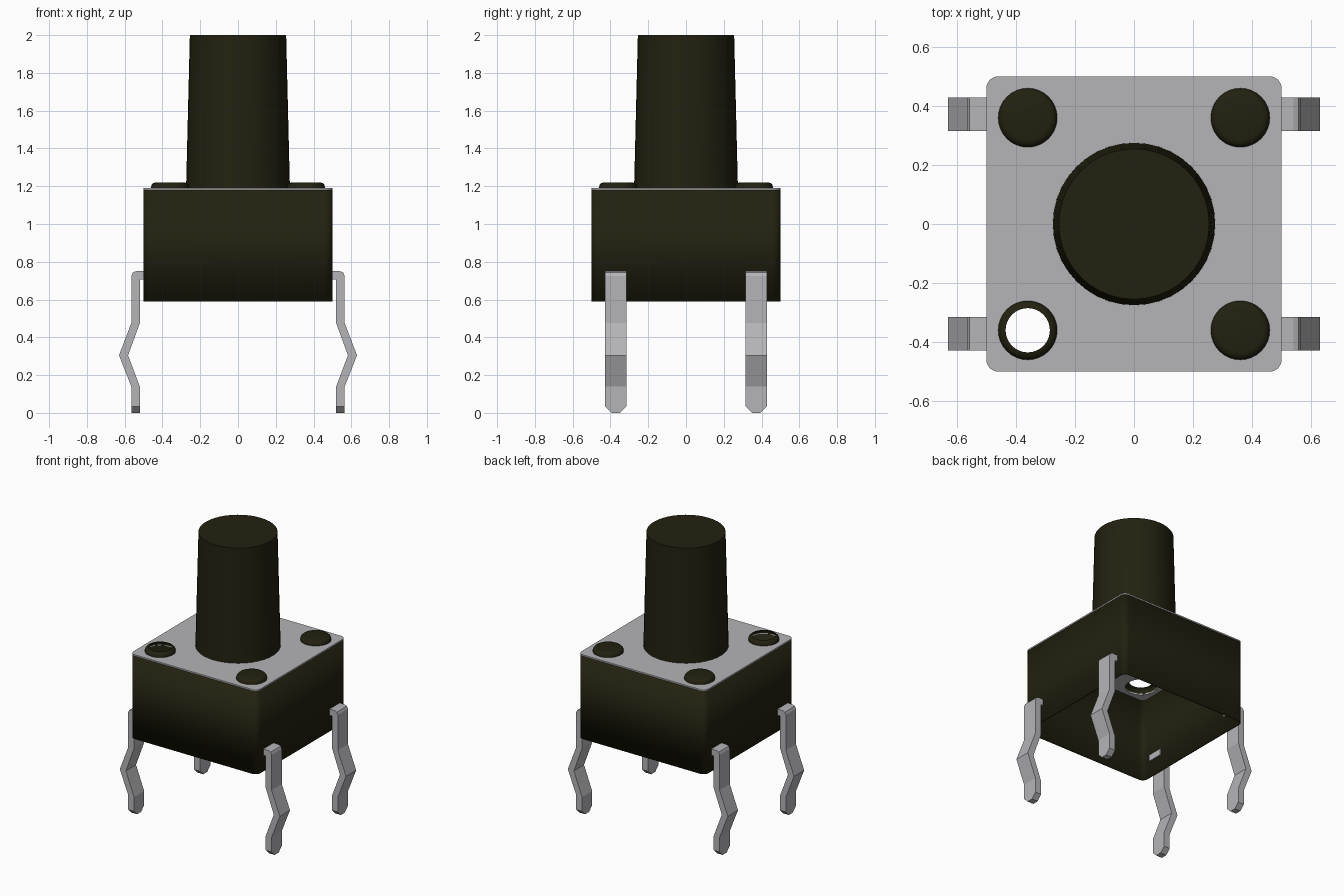
import bpy, bmesh, math

cube = bpy.data.objects.get("Cube")
if cube:
    bpy.data.objects.remove(cube, do_unlink=True)


def material(name, color):
    m = bpy.data.materials.new(name)
    m.use_nodes = True
    m.diffuse_color = color
    m.node_tree.nodes["Principled BSDF"].inputs["Base Color"].default_value = color
    return m


DARK = material("dark plastic", (0.016, 0.015, 0.005, 1))
METAL = material("grey metal", (0.46, 0.46, 0.48, 1))
HALF, CORNER = 0.5, 0.04            # housing half width and corner radius
BOTTOM, DECK, PLATE_TOP = 0.59, 1.18, 1.19
PEG_POS, PEG_R = 0.36, 0.1


def add_object(name, mesh, mat, smooth=True):
    mesh.materials.clear()
    mesh.materials.append(mat)
    if smooth:
        mesh.shade_smooth()
        mesh.set_sharp_from_angle(angle=math.radians(35))
    obj = bpy.data.objects.new(name, mesh)
    bpy.context.collection.objects.link(obj)
    return obj


def bm_object(name, bm, mat, smooth=True):
    mesh = bpy.data.meshes.new(name)
    bm.to_mesh(mesh)
    bm.free()
    return add_object(name, mesh, mat, smooth)


def circle(radius, count, cx=0, cy=0):
    step = math.tau / count
    return [(cx + radius * math.cos(i * step), cy + radius * math.sin(i * step))
            for i in range(count)]


def rounded_square(steps=6):
    pts = []
    inner = HALF - CORNER
    for q, (sx, sy) in enumerate([(1, 1), (-1, 1), (-1, -1), (1, -1)]):
        for i in range(steps + 1):
            a = (q + i / steps) * math.pi / 2
            pts.append((sx * inner + CORNER * math.cos(a),
                        sy * inner + CORNER * math.sin(a)))
    return pts


def lathe(name, profile, count, mat, x=0, y=0, cap_top=True, cap_bottom=False):
    bm = bmesh.new()
    rings = [[bm.verts.new((px, py, z)) for px, py in circle(r, count, x, y)]
             for r, z in profile]
    for lo, hi in zip(rings, rings[1:]):
        for i in range(count):
            j = (i + 1) % count
            bm.faces.new((lo[i], lo[j], hi[j], hi[i]))
    if cap_top:
        bm.faces.new(rings[-1])
    if cap_bottom:
        bm.faces.new(rings[0][::-1])
    return bm_object(name, bm, mat)


# Housing: hollow rounded wall, open underneath
bm = bmesh.new()
outline = rounded_square()
low = [bm.verts.new((x, y, BOTTOM)) for x, y in outline]
high = [bm.verts.new((x, y, DECK)) for x, y in outline]
for i in range(len(outline)):
    j = (i + 1) % len(outline)
    bm.faces.new((low[i], low[j], high[j], high[i]))
housing = bm_object("housing", bm, DARK)
wall = housing.modifiers.new("wall", "SOLIDIFY")
wall.thickness = 0.008
wall.offset = -1

# Cover plate: rounded square with four peg holes
corners = [(sx, sy) for sx in (-1, 1) for sy in (-1, 1)]
curve = bpy.data.curves.new("cover_outline", "CURVE")
curve.dimensions = "2D"
curve.fill_mode = "BOTH"
curve.extrude = (PLATE_TOP - DECK) / 2
holes = [circle(PEG_R, 32, sx * PEG_POS, sy * PEG_POS) for sx, sy in corners]
for loop in [outline] + holes:
    spline = curve.splines.new("POLY")
    spline.points.add(len(loop) - 1)
    for p, (x, y) in zip(spline.points, loop):
        p.co = (x, y, 0, 1)
    spline.use_cyclic_u = True
temp = bpy.data.objects.new("cover_outline", curve)
bpy.context.collection.objects.link(temp)
deps = bpy.context.evaluated_depsgraph_get()
plate_mesh = bpy.data.meshes.new_from_object(temp.evaluated_get(deps))
bpy.data.objects.remove(temp, do_unlink=True)
plate = add_object("cover_plate", plate_mesh, METAL, smooth=False)
plate.location.z = (DECK + PLATE_TOP) / 2

# Push button
lathe("push_button", [(0.275, DECK + 0.005), (0.255, 2.0)], 40, DARK, cap_bottom=True)

# Corner pegs: one is an open ring
peg_profile = [(PEG_R, DECK), (PEG_R, 1.195), (0.097, 1.208), (0.088, 1.217), (0.075, 1.22)]
for sx, sy in corners:
    side = ("left" if sx > 0 else "right") + ("_front" if sy < 0 else "_back")
    lathe("peg_" + side, peg_profile, 32, DARK, sx * PEG_POS, sy * PEG_POS,
          cap_top=(sx, sy) != (-1, -1))

# Legs: bent strip with a hooked top and chamfered tip
leg_profile = [(0.485, 0.75), (0.54, 0.75), (0.557, 0.743), (0.565, 0.725),
               (0.565, 0.475), (0.63, 0.305), (0.565, 0.14), (0.565, 0),
               (0.518, 0), (0.518, 0.135), (0.582, 0.305), (0.518, 0.48),
               (0.518, 0.705), (0.485, 0.705)]
LEG_Y, LEG_HALF = 0.372, 0.057
for sx, sy in corners:
    side = ("left" if sx > 0 else "right") + ("_front" if sy < 0 else "_back")
    bm = bmesh.new()
    face = bm.faces.new([bm.verts.new((sx * x, sy * LEG_Y - LEG_HALF, z))
                         for x, z in leg_profile])
    ext = bmesh.ops.extrude_face_region(bm, geom=[face], use_keep_orig=True)
    moved = [g for g in ext["geom"] if isinstance(g, bmesh.types.BMVert)]
    bmesh.ops.translate(bm, verts=moved, vec=(0, 2 * LEG_HALF, 0))
    bmesh.ops.recalc_face_normals(bm, faces=bm.faces)
    tip = [e for e in bm.edges
           if all(v.co.z < 0.001 for v in e.verts)
           and abs(e.verts[0].co.y - e.verts[1].co.y) < 0.001]
    bmesh.ops.bevel(bm, geom=tip, offset=0.035, segments=1, affect="EDGES")
    bm_object("leg_" + side, bm, METAL, smooth=False)
